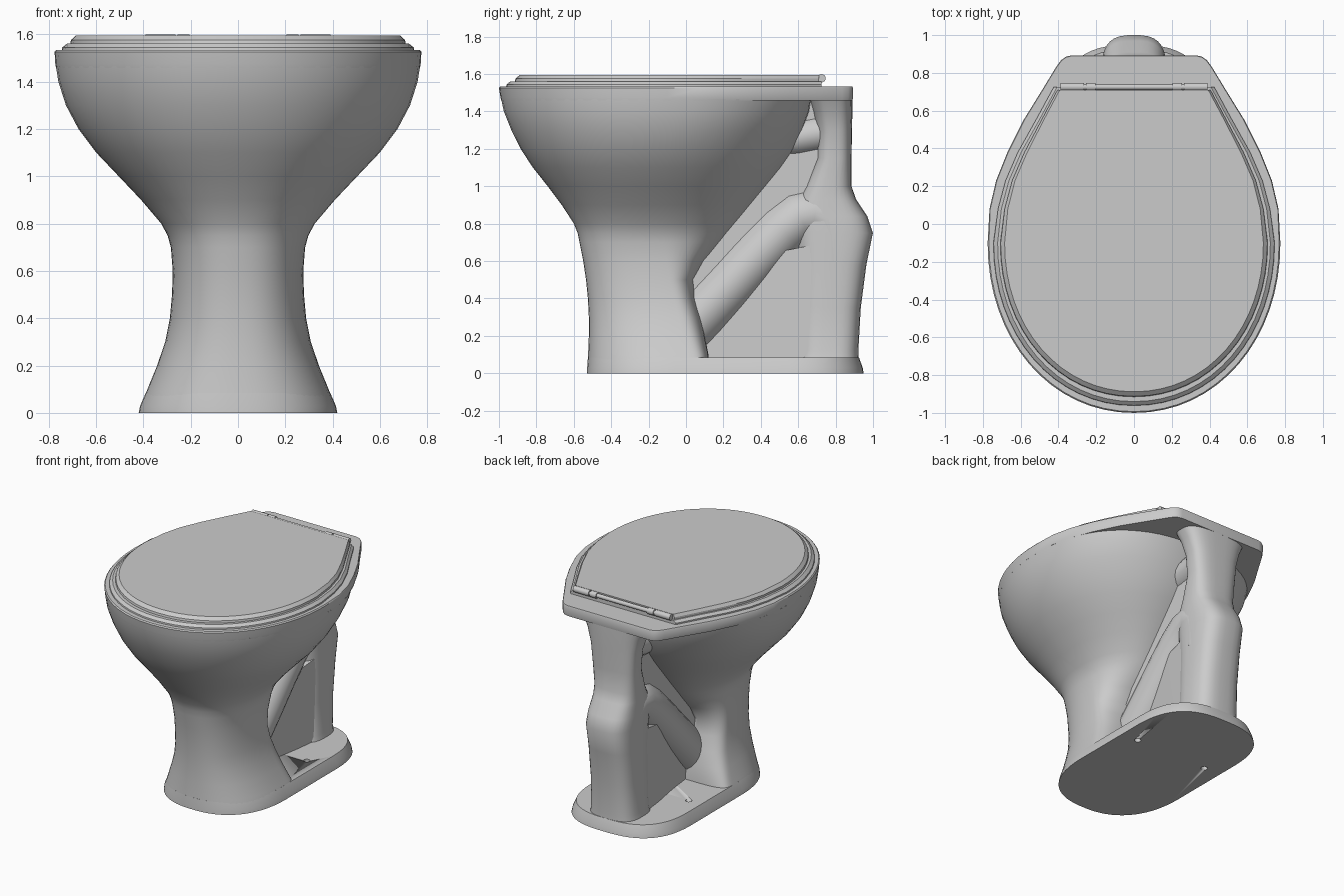
import bpy, bmesh, math
from math import sin, cos, pi

N = 64
MAT = bpy.data.materials.new("grey porcelain")
MAT.diffuse_color = (0.6, 0.6, 0.6, 1)


def finish(name, bm, angle=35):
    bmesh.ops.recalc_face_normals(bm, faces=bm.faces)
    me = bpy.data.meshes.new(name)
    bm.to_mesh(me)
    bm.free()
    ob = bpy.data.objects.new(name, me)
    bpy.context.collection.objects.link(ob)
    me.materials.append(MAT)
    bpy.ops.object.select_all(action='DESELECT')
    ob.select_set(True)
    bpy.context.view_layer.objects.active = ob
    bpy.ops.object.shade_smooth_by_angle(angle=math.radians(angle))
    return ob


def loft(name, rings, angle=35):
    """Skin a list of equal-length closed rings and cap both ends."""
    bm = bmesh.new()
    vs = [[bm.verts.new(p) for p in r] for r in rings]
    n = len(vs[0])
    for a, b in zip(vs, vs[1:]):
        for i in range(n):
            bm.faces.new((a[i], a[(i + 1) % n], b[(i + 1) % n], b[i]))
    bm.faces.new(vs[0])
    bm.faces.new(vs[-1])
    return finish(name, bm, angle)


def spow(v, e):
    return math.copysign(abs(v) ** (2 / e), v)


def section(z, w, front, back, mid, ef=2.0, eb=2.0, mid2=None, n=N):
    """Horizontal ring: superellipse front half and back half, optionally with straight sides."""
    mid2 = mid if mid2 is None else mid2
    ring = []
    for i in range(n):
        a = 2 * pi * (i + 0.5) / n
        c, s = cos(a), sin(a)
        if s < 0:
            ring.append((w * spow(c, ef), mid + (mid - front) * spow(s, ef), z))
        else:
            ring.append((w * spow(c, eb), mid2 + (back - mid2) * spow(s, eb), z))
    return ring


def outline(z, w, front, back, mid=-0.1):
    """Half ellipse in front, tapering sides behind."""
    ring = [(w * spow(cos(a), 2.06), mid + (mid - front) * spow(sin(a), 2.06), z)
            for a in (-pi + pi * i / 32 for i in range(33))]
    ring += [(x, y, z) for x, y in back]
    ring += [(-x, y, z) for x, y in reversed(back)]
    return ring


# bowl and front of the pedestal
loft("bowl_and_pedestal", [section(*r) for r in (
    (0.004, 0.418, -0.528, 0.12, -0.02, 2.4, 6), (0.03, 0.412, -0.527, 0.12, -0.02, 2.4, 6),
    (0.10, 0.383, -0.524, 0.12, -0.03, 2.4, 5), (0.20, 0.342, -0.52, 0.10, -0.05, 2.4, 4),
    (0.30, 0.308, -0.52, 0.08, -0.06, 2.4, 3.2), (0.40, 0.288, -0.525, 0.05, -0.08, 2.4, 2.8),
    (0.50, 0.279, -0.535, 0.04, -0.10, 2.4, 2.5), (0.60, 0.276, -0.55, 0.10, -0.12, 2.35, 2.3),
    (0.70, 0.284, -0.57, 0.19, -0.14, 2.3, 2.1), (0.75, 0.298, -0.58, 0.23, -0.15, 2.25, 2.1),
    (0.80, 0.325, -0.60, 0.27, -0.15, 2.2, 2.1), (0.90, 0.410, -0.665, 0.35, -0.15, 2.15, 2.1),
    (1.00, 0.505, -0.74, 0.43, -0.15, 2.1, 2.1), (1.10, 0.600, -0.82, 0.51, -0.14, 2.1, 2.1),
    (1.20, 0.675, -0.885, 0.58, -0.13, 2.08, 2.1), (1.30, 0.728, -0.935, 0.625, -0.12, 2.06, 2.2),
    (1.40, 0.760, -0.975, 0.66, -0.11, 2.06, 2.35), (1.465, 0.770, -0.989, 0.67, -0.10, 2.06, 2.4))])

# flat rim slab reaching back behind the bowl
rim = [(0.765, 0.08), (0.73, 0.23), (0.67, 0.38), (0.585, 0.55), (0.48, 0.72),
       (0.41, 0.835), (0.385, 0.868), (0.36, 0.886), (0.33, 0.893)]
low = [(x * 0.995, y - 0.003) for x, y in rim]
loft("rim", [outline(1.458, 0.769, -0.988, low), outline(1.475, 0.772, -0.992, rim),
             outline(1.525, 0.775, -1.0, rim), outline(1.533, 0.768, -0.993, low)])

# seat ring and lid, each with a bevelled edge
seat = [(0.72, 0.08), (0.68, 0.23), (0.615, 0.38), (0.52, 0.55), (0.425, 0.725)]
lid = [(0.685, 0.08), (0.645, 0.23), (0.58, 0.38), (0.49, 0.55), (0.405, 0.71)]
top = [(0.668, 0.08), (0.63, 0.23), (0.565, 0.38), (0.478, 0.55), (0.393, 0.71)]
loft("seat", [outline(1.53, 0.745, -0.962, seat), outline(1.543, 0.743, -0.96, seat),
              outline(1.56, 0.722, -0.94, [(x - 0.018, y) for x, y in seat])], 25)
loft("lid", [outline(1.56, 0.708, -0.915, lid), outline(1.575, 0.706, -0.912, lid),
             outline(1.595, 0.685, -0.888, top)], 25)


# hinge rod with knuckles
def rod(name, x0, x1, r):
    loft(name, [[(x, 0.725 + r * cos(a), 1.577 + r * sin(a))
                 for a in (2 * pi * i / 16 for i in range(16))] for x in (x0, x1)])


rod("hinge_rod", -0.39, 0.39, 0.015)
for side in (-1, 1):
    rod("hinge_knuckle_outer", side * 0.265, side * 0.39, 0.022)
    rod("hinge_knuckle_inner", side * 0.205, side * 0.255, 0.022)

# foot plate under the whole pedestal, with two bolt holes
plate = loft("foot_plate", [section(z, w, f, b, -0.02, 2.4, 2.7, 0.5) for z, w, f, b in (
    (0.0, 0.42, -0.53, 0.95), (0.03, 0.414, -0.529, 0.945), (0.085, 0.39, -0.525, 0.925))])
for side in (-1, 1):
    hole = loft("bolt_hole_cutter", [[(side * 0.288 + 0.022 * cos(a), 0.38 + 0.022 * sin(a), z)
                for a in (2 * pi * i / 12 for i in range(12))] for z in (-0.1, 0.2)])
    hole.hide_render = True
    mod = plate.modifiers.new("bolt_hole", 'BOOLEAN')
    mod.object = hole
    mod.solver = 'EXACT'
    bpy.context.view_layer.objects.active = plate
    bpy.ops.object.modifier_apply(modifier=mod.name)
    bpy.data.objects.remove(hole)

# rear column: boxy foot, bulge at the pipe bend, slimmer neck up to the rim
loft("rear_column", [section(z, w, f, b, (f + b) / 2, 3.0, 3.0, None, 32) for z, w, f, b in (
    (0.05, 0.19, 0.58, 0.925), (0.12, 0.175, 0.60, 0.922), (0.35, 0.17, 0.60, 0.935),
    (0.58, 0.17, 0.60, 0.965), (0.75, 0.172, 0.58, 1.0), (0.84, 0.17, 0.58, 0.97),
    (0.93, 0.165, 0.60, 0.91), (1.00, 0.165, 0.64, 0.885), (1.15, 0.17, 0.70, 0.885),
    (1.30, 0.185, 0.70, 0.888), (1.40, 0.215, 0.68, 0.89), (1.47, 0.25, 0.66, 0.89))])

# slanted trap pipe: circles swept along a path in the centre plane
path = [(-0.08, 0.15), (0.1, 0.33), (0.25, 0.485), (0.4, 0.645), (0.52, 0.765),
        (0.61, 0.835), (0.69, 0.855), (0.75, 0.82), (0.775, 0.74), (0.775, 0.6)]
rings = []
for i, (y, z) in enumerate(path):
    (ya, za), (yb, zb) = path[max(i - 1, 0)], path[min(i + 1, len(path) - 1)]
    d = math.hypot(yb - ya, zb - za)
    ny, nz = -(zb - za) / d, (yb - ya) / d
    rings.append([(0.172 * cos(a), y + ny * 0.15 * sin(a), z + nz * 0.15 * sin(a))
                  for a in (2 * pi * k / 24 for k in range(24))])
loft("trap_pipe", rings, 50)


# webs closing the gaps below and above the pipe, thin in front and wide behind
def web(name, stations):
    loft(name, [[(-w, y, a), (w, y, a), (w, y, b), (-w, y, b)]
                for y, w, a, b in stations])


web("lower_web", [(0.05, 0.07, 0.05, 0.25), (0.3, 0.10, 0.05, 0.5),
                  (0.5, 0.135, 0.05, 0.65), (0.75, 0.165, 0.05, 0.7)])
web("upper_web", [(-0.02, 0.10, 0.4, 0.55), (0.25, 0.09, 0.55, 0.85),
                  (0.5, 0.09, 0.75, 1.15), (0.6, 0.09, 0.85, 1.46), (0.82, 0.09, 0.9, 1.46)])

# water inlet joining the neck to the bowl
loft("inlet_pipe", [[(0.14 * cos(a), y, z + 0.11 * sin(a))
                     for a in (2 * pi * k / 20 for k in range(20))]
                    for y, z in ((0.45, 1.25), (0.6, 1.26), (0.7, 1.28), (0.8, 1.29))], 50)
